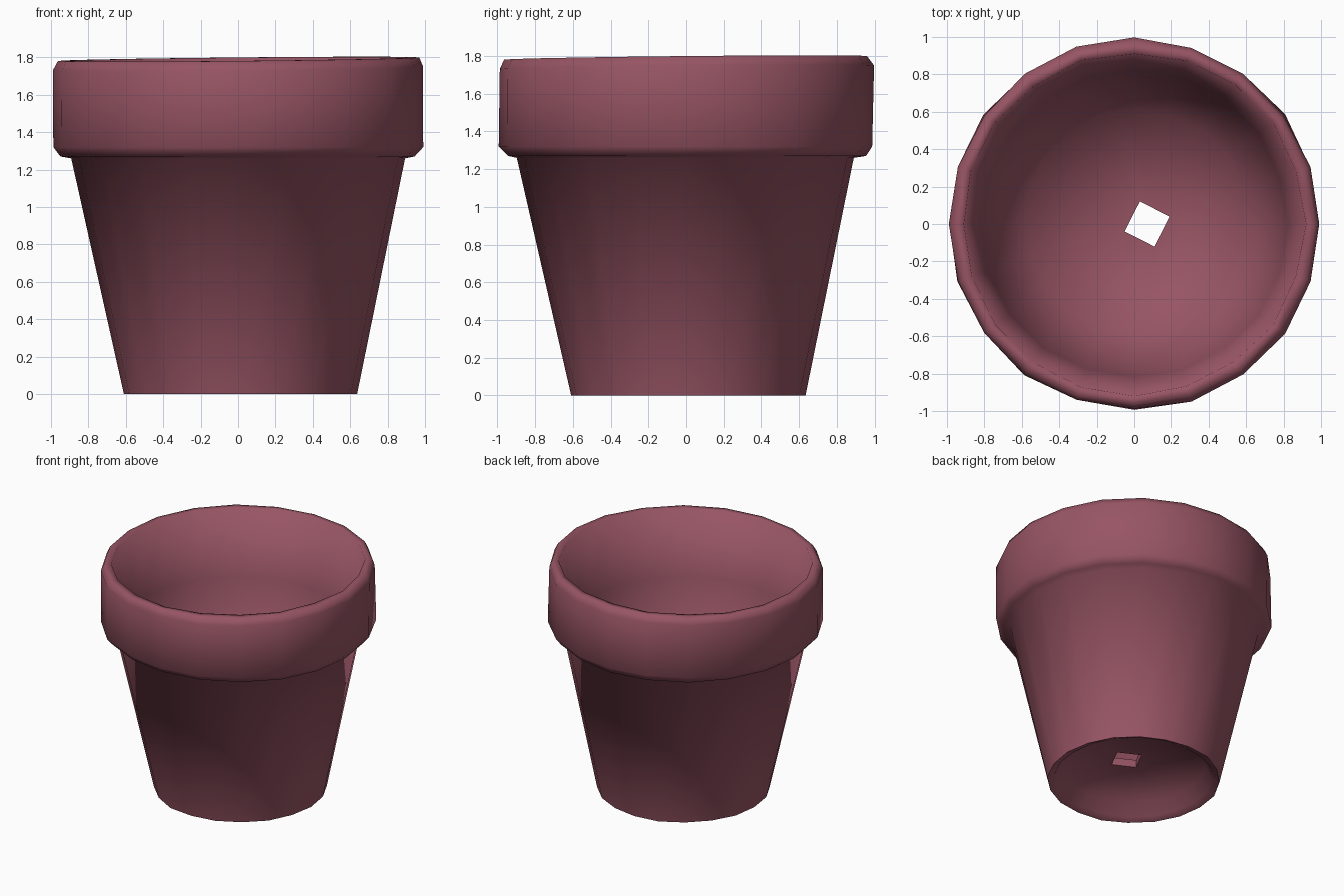
import bpy, bmesh, math, random

cube = bpy.data.objects.get("Cube")
if cube:
    bpy.data.objects.remove(cube, do_unlink=True)

random.seed(4)
SIDES = 20
STEP = math.tau / SIDES

# Clay colour
clay = bpy.data.materials.new("dusky_clay")
clay.use_nodes = True
colour = (0.31, 0.09, 0.127, 1)
clay.diffuse_color = colour
bsdf = clay.node_tree.nodes["Principled BSDF"]
bsdf.inputs["Base Color"].default_value = colour
bsdf.inputs["Roughness"].default_value = 0.8

# Closed wall section (radius, height): underside, outer wall, rim, inner wall, floor
SECTION = [
    (0.52, 0.13), (0.57, 0.03), (0.625, 0.01),
    (0.895, 1.27), (0.95, 1.28), (0.993, 1.33),
    (0.993, 1.75), (0.965, 1.80), (0.915, 1.80),
    (0.82, 1.30), (0.60, 0.25),
]


def ring(bm, radius, height):
    """One slightly uneven, hand-thrown ring of the pot."""
    verts = []
    shift = 0.012 if height < 1.25 else 0
    for i in range(SIDES):
        r = radius + random.uniform(-0.006, 0.006)
        x, y = r * math.cos(i * STEP), r * math.sin(i * STEP)
        lift = 0.01 * (x + y) if height > 1.5 else 0
        verts.append(bm.verts.new((x + shift, y + shift, height + lift)))
    return verts


def hole_ring(bm, height):
    """Four-cornered drain hole, turned one step and off centre."""
    verts = []
    for i in range(SIDES):
        a = i * STEP
        corner = a - STEP - math.pi / 4
        r = 0.09 / max(abs(math.cos(corner)), abs(math.sin(corner)))
        verts.append(bm.verts.new((0.07 + r * math.cos(a), r * math.sin(a), height)))
    return verts


bm = bmesh.new()
rings = [hole_ring(bm, 0.16)]
rings += [ring(bm, r, z) for r, z in SECTION]
rings.append(hole_ring(bm, 0.22))

# Skin neighbouring rings, closing the loop through the drain hole
for lower, upper in zip(rings, rings[1:] + rings[:1]):
    for i in range(SIDES):
        j = (i + 1) % SIDES
        bm.faces.new((lower[i], lower[j], upper[j], upper[i]))
bmesh.ops.recalc_face_normals(bm, faces=bm.faces)

# Stand the pot on the ground
lowest = min(v.co.z for v in bm.verts)
bmesh.ops.translate(bm, verts=bm.verts, vec=(0, 0, -lowest))

mesh = bpy.data.meshes.new("flower_pot")
bm.to_mesh(mesh)
bm.free()
mesh.materials.append(clay)
pot = bpy.data.objects.new("flower_pot", mesh)
bpy.context.collection.objects.link(pot)

bpy.ops.object.select_all(action="DESELECT")
pot.select_set(True)
bpy.context.view_layer.objects.active = pot
bpy.ops.object.shade_smooth_by_angle(angle=math.radians(85))
